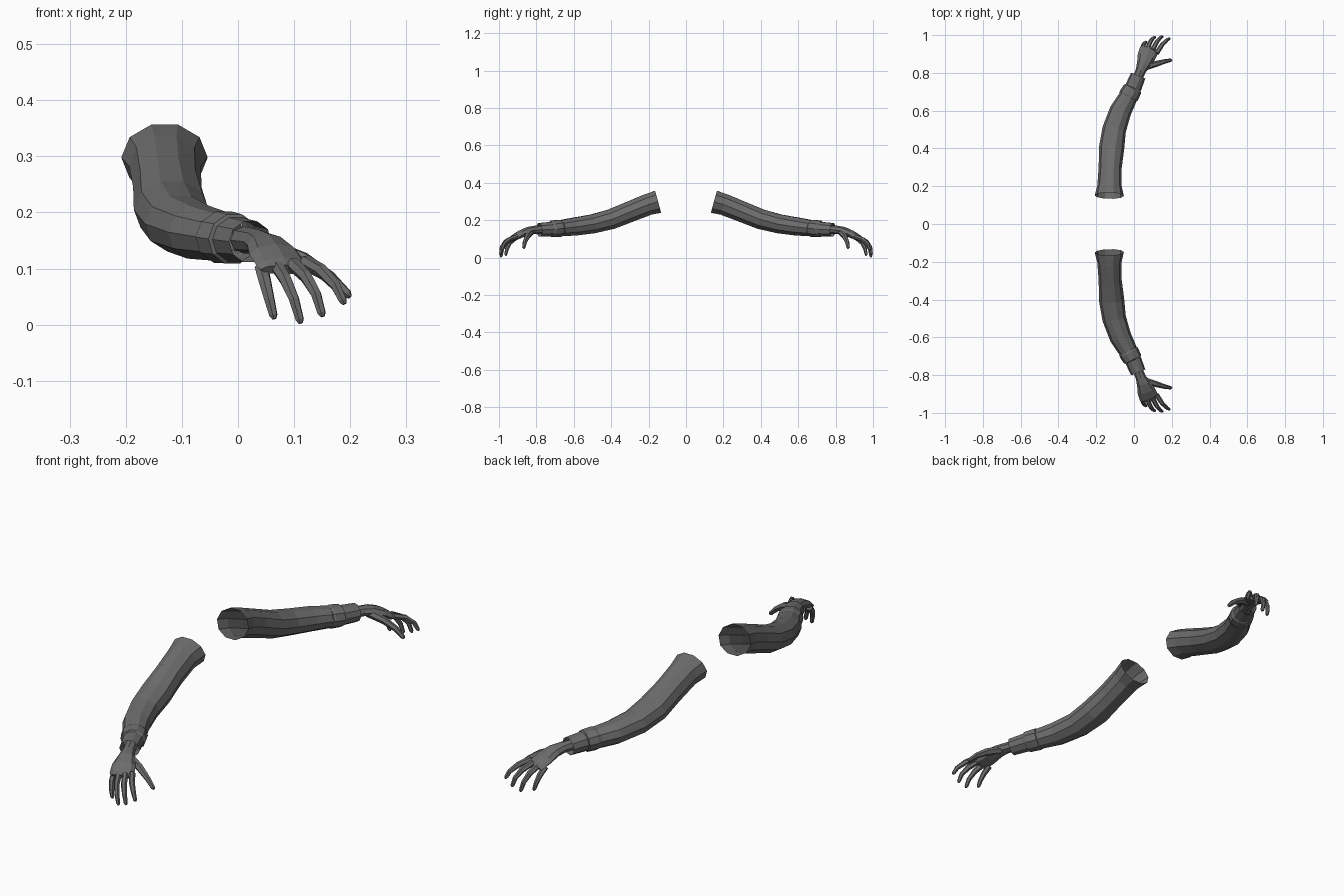
import bpy, bmesh, math
from mathutils import Vector

if "Cube" in bpy.data.objects:
    bpy.data.objects.remove(bpy.data.objects["Cube"])

grey = bpy.data.materials.new("dark grey")
grey.diffuse_color = (0.15, 0.15, 0.15, 1)
grey.use_nodes = True
grey.node_tree.nodes["Principled BSDF"].inputs["Base Color"].default_value = grey.diffuse_color


def loft(name, rings, sides, cap=(False, False), side=None):
    """Skin rings (x, y, z, half width, half height) along their path, mirrored across y."""
    bm = bmesh.new()
    pts = [Vector(r[:3]) for r in rings]
    loops = []
    for i, (p, r) in enumerate(zip(pts, rings)):
        fwd = (pts[min(i + 1, len(pts) - 1)] - pts[max(i - 1, 0)]).normalized()
        across = Vector(side) if side else fwd.cross(Vector((0, 0, 1)))
        across = (across - fwd * across.dot(fwd)).normalized()
        up = across.cross(fwd)
        loops.append([bm.verts.new(p + across * r[3] * math.cos(a) + up * r[4] * math.sin(a))
                      for a in (2 * math.pi * k / sides for k in range(sides))])
    for a, b in zip(loops, loops[1:]):
        for k in range(sides):
            j = (k + 1) % sides
            bm.faces.new((a[k], b[k], b[j], a[j]))
    if cap[0]:
        bm.faces.new(loops[0])
    if cap[1]:
        bm.faces.new(loops[-1][::-1])
    bmesh.ops.recalc_face_normals(bm, faces=bm.faces)
    # open tubes: make sure the normals point away from the path
    f = bm.faces[0] if not cap[0] else None
    if f and f.normal.dot(f.calc_center_median() - (pts[0] + pts[1]) / 2) < 0:
        bmesh.ops.reverse_faces(bm, faces=bm.faces)
    me = bpy.data.meshes.new(name)
    bm.to_mesh(me)
    bm.free()
    me.materials.append(grey)
    ob = bpy.data.objects.new(name, me)
    bpy.context.collection.objects.link(ob)
    mod = ob.modifiers.new("other_arm", 'MIRROR')
    mod.use_axis = (False, True, False)
    mod.use_mirror_merge = False
    return ob


# Sleeve, open at the shoulder and the cuff
loft("sleeve", [
    (-.131, .15, .298, .077, .064), (-.13, .205, .283, .064, .060),
    (-.126, .30, .245, .061, .058), (-.119, .40, .205, .067, .056),
    (-.105, .50, .180, .063, .053), (-.071, .60, .165, .058, .050),
    (-.032, .67, .157, .050, .045)], 10)

# Raised cuff band and the narrower cuff end
loft("cuff", [
    (-.032, .67, .157, .050, .045), (-.027, .68, .156, .054, .048),
    (-.008, .715, .153, .051, .046), (-.005, .72, .152, .044, .041),
    (.022, .785, .148, .041, .038)], 10)

# Wrist and palm
loft("hand", [
    (.010, .75, .151, .026, .024), (.035, .81, .148, .027, .022),
    (.050, .845, .142, .036, .022), (.065, .885, .125, .048, .021),
    (.079, .918, .106, .050, .016), (.083, .930, .098, .046, .010)], 8, (True, True))

# Fingers: knuckle, two joints and a tip, then a small end ring
fingers = {
    "little_finger": [(.042, .915, .102), (.048, .943, .077), (.056, .958, .045), (.063, .963, .017)],
    "ring_finger": [(.070, .925, .104), (.085, .963, .080), (.100, .983, .045), (.110, .988, .009)],
    "middle_finger": [(.098, .922, .108), (.121, .965, .086), (.139, .986, .055), (.149, .991, .021)],
    "index_finger": [(.120, .905, .112), (.149, .949, .096), (.174, .974, .070), (.187, .981, .043)],
    "thumb": [(.052, .828, .138), (.115, .847, .115), (.163, .861, .085), (.195, .867, .054)],
}
for name, path in fingers.items():
    radii = (.018, .016, .012, .009) if name == "thumb" else (.013, .012, .010, .008)
    rings = [(*p, r, r) for p, r in zip(path, radii)]
    end = Vector(path[3]) + (Vector(path[3]) - Vector(path[2])).normalized() * .007
    rings.append((*end, .004, .004))
    loft(name, rings, 6, (True, True), None if name == "thumb" else (.93, -.35, 0))
